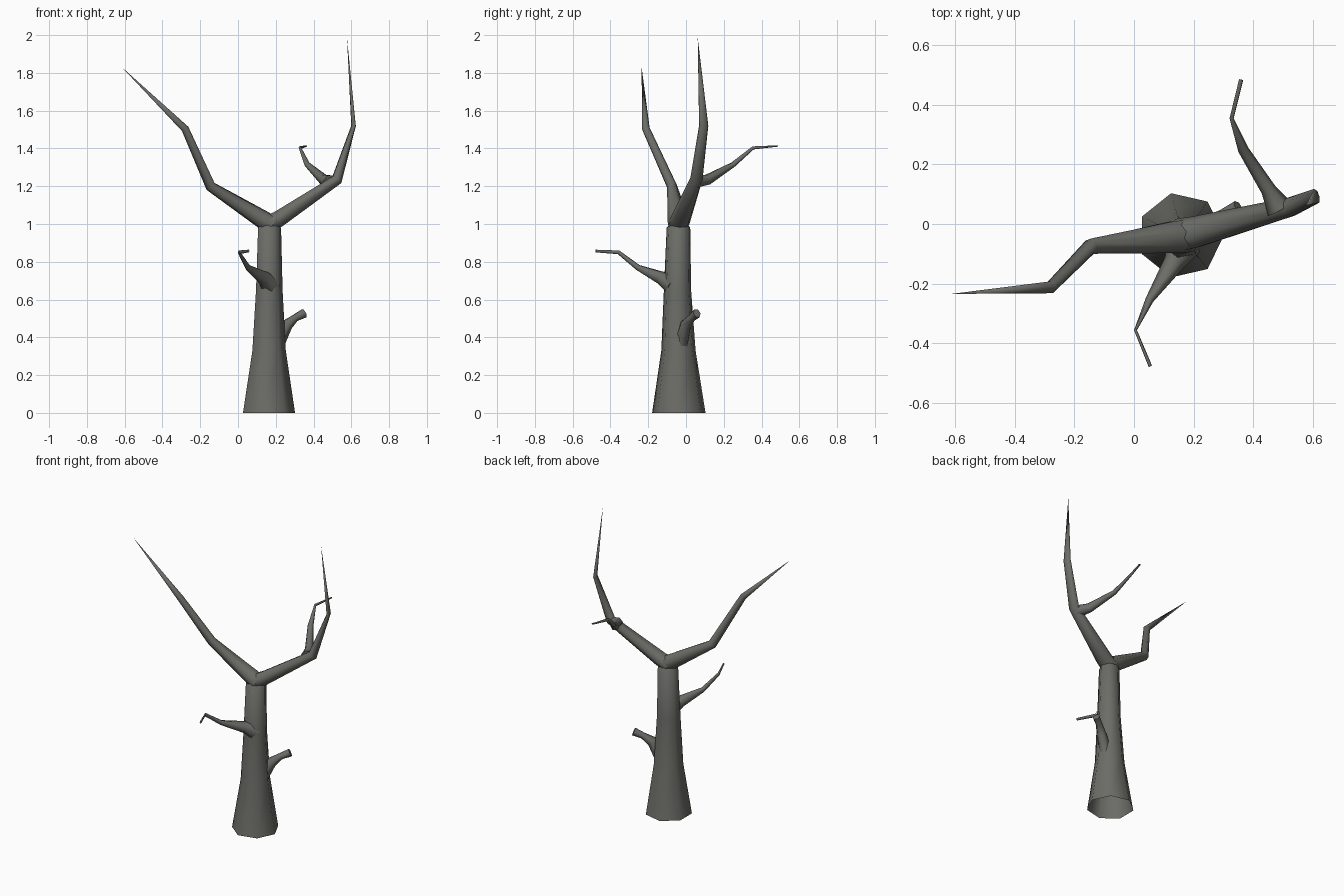
import bpy, bmesh, math
from mathutils import Vector

bark = bpy.data.materials.new("dark_grey_bark")
bark.diffuse_color = (0.15, 0.15, 0.135, 1)


def tube(name, path, sides, upright=False, cap_start=True):
    """Tapered tube through (x, y, z, radius_a, radius_b) stations; radius 0 makes a point."""
    bm = bmesh.new()
    pts = [Vector(p[:3]) for p in path]
    rings = []
    for i, p in enumerate(path):
        ra, rb = p[3], p[-1]
        if ra == 0:
            rings.append([bm.verts.new(pts[i])])
            continue
        d_in = (pts[i] - pts[max(i - 1, 0)]).normalized()
        d_out = (pts[min(i + 1, len(pts) - 1)] - pts[i]).normalized()
        t = (d_in + d_out).normalized()
        if upright:
            a, b = Vector((1, 0, 0)), Vector((0, 1, 0))
        else:
            # a is horizontal, b completes the cross-section
            a = Vector((-t.y, t.x, 0)).normalized()
            b = t.cross(a)
        rings.append([bm.verts.new(pts[i] + a * ra * math.cos(k * math.tau / sides)
                                   + b * rb * math.sin(k * math.tau / sides))
                      for k in range(sides)])
    for lo, hi in zip(rings, rings[1:]):
        for k in range(sides):
            n = (k + 1) % sides
            if len(hi) == 1:
                bm.faces.new((lo[k], lo[n], hi[0]))
            else:
                bm.faces.new((lo[k], lo[n], hi[n], hi[k]))
    if cap_start:
        bm.faces.new(rings[0][::-1])
    if len(rings[-1]) > 1:
        bm.faces.new(rings[-1])
    for f in bm.faces:
        f.smooth = len(f.verts) <= 4
    bmesh.ops.recalc_face_normals(bm, faces=bm.faces)
    me = bpy.data.meshes.new(name)
    bm.to_mesh(me)
    bm.free()
    me.materials.append(bark)
    ob = bpy.data.objects.new(name, me)
    bpy.context.collection.objects.link(ob)
    return ob


# Trunk: seven sided, open underneath, flared at the base
tube("trunk", [(0.157, -0.038, 0, 0.145), (0.16, -0.04, 0.33, 0.093),
               (0.162, -0.045, 0.65, 0.074), (0.164, -0.04, 0.98, 0.064),
               (0.175, -0.035, 1.045, 0)], 7, upright=True, cap_start=False)

# Two main limbs leaving the fork
tube("left_limb", [(0.18, -0.038, 0.995, 0.058, 0.05), (0.13, -0.042, 1.025, 0.056, 0.05),
                   (-0.145, -0.075, 1.2, 0.027, 0.029), (-0.28, -0.213, 1.505, 0.021),
                   (-0.615, -0.235, 1.83, 0)], 7)
tube("right_limb", [(0.15, -0.04, 0.995, 0.058, 0.047), (0.21, -0.028, 1.025, 0.055, 0.045),
                    (0.523, 0.055, 1.235, 0.034, 0.03), (0.612, 0.093, 1.52, 0.026, 0.011),
                    (0.577, 0.062, 1.985, 0)], 7)

# Thin twigs: one behind the right limb, one on the front of the trunk
tube("back_twig", [(0.49, 0.05, 1.225, 0.045, 0.036), (0.452, 0.115, 1.235, 0.026, 0.03),
                   (0.367, 0.25, 1.315, 0.018, 0.014), (0.328, 0.355, 1.403, 0.007, 0.01),
                   (0.36, 0.485, 1.413, 0.007, 0.004)], 6)
tube("front_twig", [(0.17, -0.065, 0.675, 0.06, 0.055), (0.135, -0.13, 0.715, 0.036, 0.037),
                    (0.052, -0.255, 0.77, 0.014, 0.016), (0.005, -0.357, 0.85, 0.005, 0.012),
                    (0.055, -0.478, 0.857, 0.006, 0.008)], 6)

# Broken stub on the right of the trunk
tube("broken_stub", [(0.205, -0.025, 0.37, 0.04, 0.045), (0.258, -0.002, 0.465, 0.032, 0.032),
                     (0.302, 0.03, 0.502, 0.021, 0.02), (0.35, 0.058, 0.527, 0.022, 0.026)], 6)
